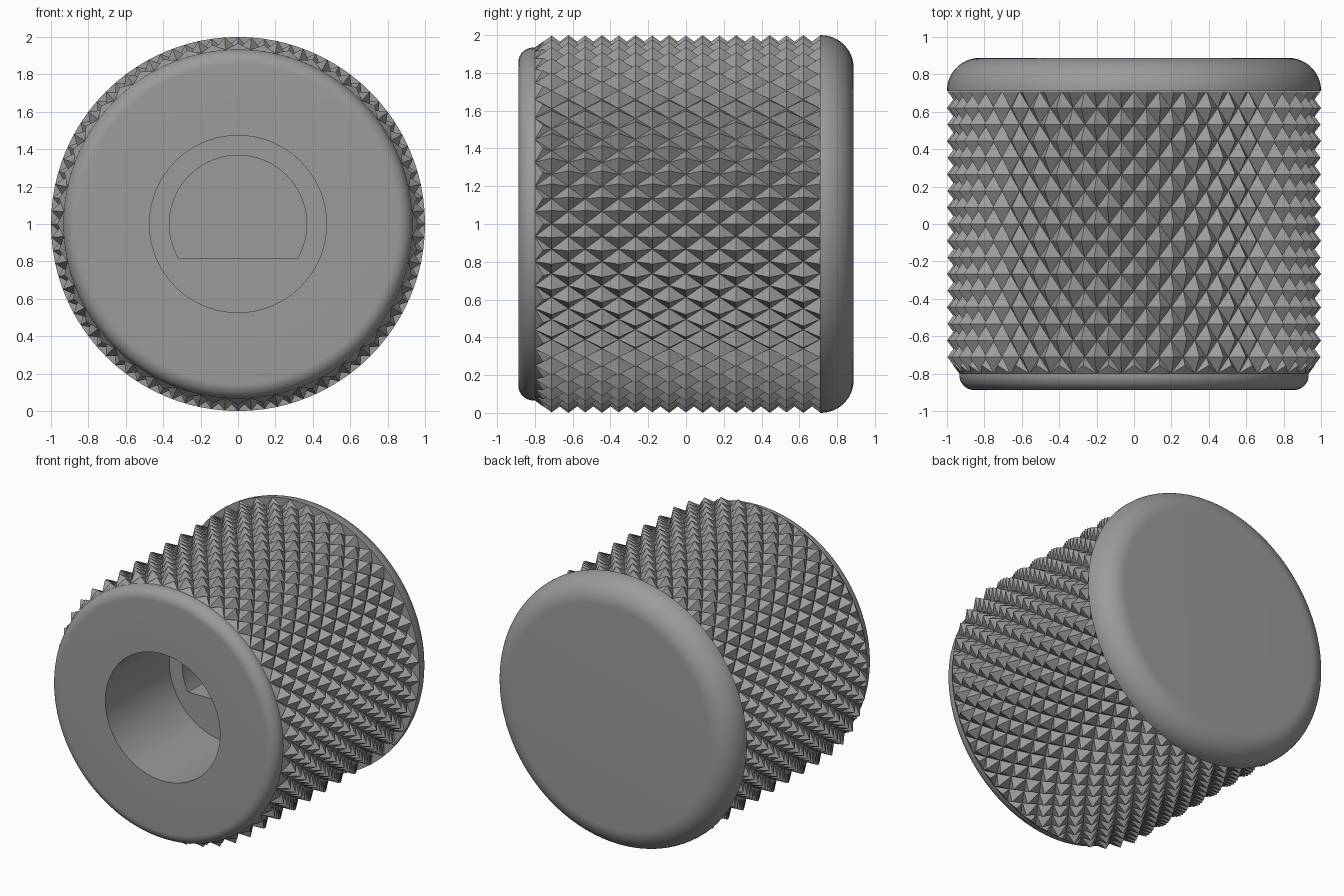
import bpy, bmesh, math

if "Cube" in bpy.data.objects:
    bpy.data.objects.remove(bpy.data.objects["Cube"])

TAU = 2 * math.pi
SEG = 96                 # sides of the smooth turned parts
TEETH = 44               # knurl pyramids around the grip
HALF_ROW = 0.0888        # half of one pyramid's length
Y0, Y1 = -0.8, 0.71      # start and end of the grip
R_IN, R_OUT = 0.934, 1.0
FRONT, BACK = -0.888, 0.888

grey = bpy.data.materials.new("mid grey")
grey.diffuse_color = (0.33, 0.33, 0.33, 1)
grey.use_nodes = True
grey.node_tree.nodes["Principled BSDF"].inputs["Base Color"].default_value = grey.diffuse_color


def at(r, angle, y):
    return (r * math.cos(angle), y, 1 + r * math.sin(angle))


def finish(name, bm, smooth):
    mesh = bpy.data.meshes.new(name)
    bm.to_mesh(mesh)
    bm.free()
    mesh.materials.append(grey)
    obj = bpy.data.objects.new(name, mesh)
    bpy.context.collection.objects.link(obj)
    if smooth:
        bpy.ops.object.select_all(action='DESELECT')
        obj.select_set(True)
        bpy.context.view_layer.objects.active = obj
        bpy.ops.object.shade_smooth_by_angle(angle=math.radians(30))


def turn(name, profile, cap_start=False, cap_end=False):
    """Turn (radius, y) pairs about the y axis; a radius may be a function of angle."""
    bm = bmesh.new()
    rings = []
    for r, y in profile:
        rings.append([bm.verts.new(at(r(t) if callable(r) else r, t, y))
                      for t in (TAU * i / SEG for i in range(SEG))])
    for a, b in zip(rings, rings[1:]):
        for i in range(SEG):
            j = (i + 1) % SEG
            bm.faces.new((a[i], b[i], b[j], a[j]))
    if cap_start:
        bm.faces.new(rings[0])
    if cap_end:
        bm.faces.new(rings[-1][::-1])
    bm.normal_update()
    finish(name, bm, True)


def arc(r, y, radius, a0, a1, n=10):
    """Rounded corner; angle 0 points outward and 90 degrees points to the back."""
    return [(r + radius * math.cos(a), y + radius * math.sin(a))
            for a in (math.radians(a0 + (a1 - a0) * k / n) for k in range(n + 1))]


def d_radius(t):
    """Round shaft hole with a flat on its lower side."""
    s = -math.sin(t)
    return min(0.367, 0.1835 / s) if s > 0.1 else 0.367


# Shaft socket: D-shaped hole, step, wide bore and the rounded front rim
turn("socket_and_front_rim",
     [(d_radius, 0.135), (d_radius, -0.133), (0.473, -0.133), (0.473, FRONT)]
     + arc(R_IN - 0.08, FRONT + 0.08, 0.08, -90, 0) + [(R_IN, Y0)],
     cap_start=True)

# Rounded back cap
turn("back_cap",
     [(R_IN - 0.03, Y1), (R_OUT, Y1)]
     + arc(R_OUT - 0.175, BACK - 0.175, 0.175, 0, 90, 14)[1:],
     cap_end=True)

# Knurled grip: staggered four-sided pyramids with a bevelled front edge
bm = bmesh.new()
cols = 2 * TEETH
rows = []
for k in range(18):
    row = []
    for c in range(cols):
        peak = (k + c) % 2 == 0 and k > 0
        row.append(bm.verts.new(at(R_OUT if peak else R_IN, TAU * c / cols,
                                   Y0 + k * HALF_ROW)))
    rows.append(row)
# Points where the front bevel cuts the first row of pyramids
mids = {c: bm.verts.new(at((R_IN + R_OUT) / 2, TAU * c / cols, Y0 + HALF_ROW / 2))
        for c in range(0, cols, 2)}
for k in range(17):
    for c in range(cols):
        d = (c + 1) % cols
        a, a1, b, b1 = rows[k][c], rows[k][d], rows[k + 1][c], rows[k + 1][d]
        even = (k + c) % 2 == 0
        if k == 0 and even:
            tris = [(a, mids[c], a1), (mids[c], b, a1), (b, b1, a1)]
        elif k == 0:
            tris = [(a, mids[d], a1), (a, b1, mids[d]), (a, b, b1)]
        elif even:
            tris = [(a, b, a1), (b, b1, a1)]
        else:
            tris = [(a, b, b1), (a, b1, a1)]
        for t in tris:
            bm.faces.new(t)
finish("knurled_grip", bm, False)
